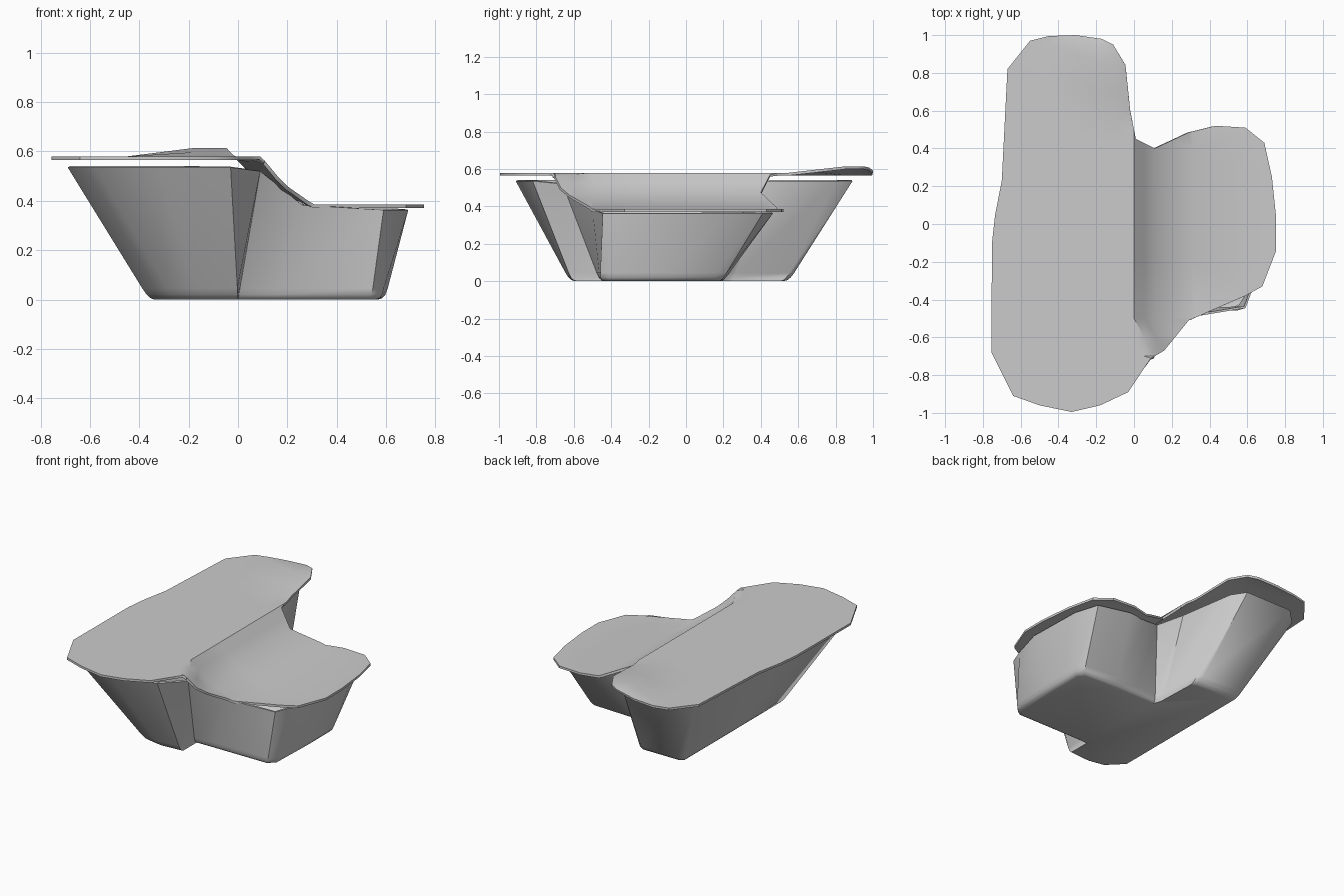
import bpy, bmesh
from math import radians
from mathutils import Vector

if "Cube" in bpy.data.objects:
    bpy.data.objects.remove(bpy.data.objects["Cube"])


def clamp(v):
    return max(0.0, min(1.0, v))


def step_profile(x, y):
    # Height of the cover: high deck, sloping step, low deck, raised back corner
    x2 = x - 0.09 * clamp((-0.5 - y) / 0.2)
    pts = [(-2, 0.58), (0.0, 0.58), (0.11, 0.475), (0.31, 0.385), (2, 0.385)]
    z = 0.385
    for (xa, za), (xb, zb) in zip(pts, pts[1:]):
        if xa <= x2 <= xb:
            z = za + (zb - za) * (x2 - xa) / (xb - xa)
            break
    if x < 0.0:
        z += 0.034 * clamp((y - 0.55) / 0.3) * clamp((x + 0.45) / 0.27) * clamp((1.06 - y) / 0.1)
    return z


def finish(bm, name, thickness, angle):
    bmesh.ops.recalc_face_normals(bm, faces=bm.faces)
    me = bpy.data.meshes.new(name)
    bm.to_mesh(me)
    bm.free()
    ob = bpy.data.objects.new(name, me)
    bpy.context.collection.objects.link(ob)
    sol = ob.modifiers.new("thickness", 'SOLIDIFY')
    sol.thickness = thickness
    sol.offset = -1
    bpy.ops.object.select_all(action='DESELECT')
    ob.select_set(True)
    bpy.context.view_layer.objects.active = ob
    bpy.ops.object.modifier_apply(modifier=sol.name)
    bpy.ops.object.shade_smooth_by_angle(angle=radians(angle))
    return ob


# Cover: flat outline, sliced into strips and draped over the step profile
outline = [(-.67, .82), (-.55, .97), (-.45, .995), (-.31, 1), (-.17, .98), (-.11, .95),
           (-.045, .84), (-.02, .6), (.01, .45), (.11, .40), (.29, .485), (.43, .52),
           (.59, .51), (.69, .43), (.73, .25), (.753, .03), (.753, -.14), (.68, -.33),
           (.59, -.38), (.29, -.51), (.16, -.67), (.09, -.71), (-.03, -.89), (-.18, -.96),
           (-.33, -.995), (-.5, -.96), (-.64, -.91), (-.755, -.68), (-.752, -.1),
           (-.735, .05), (-.70, .23)]
bm = bmesh.new()
bm.faces.new([bm.verts.new((x, y, 0)) for x, y in outline])
cuts = [((x, 0, 0), (1, 0, 0)) for x in (-.45, -.18, -.09, 0, .055, .11, .2, .31)]
cuts += [((0, y, 0), (0, 1, 0)) for y in (-.7, -.6, -.5, -.2, .1, .4, .55, .7, .85, .95)]
for co, no in cuts:
    bmesh.ops.bisect_plane(bm, geom=bm.verts[:] + bm.edges[:] + bm.faces[:],
                           plane_co=co, plane_no=no, dist=1e-4)
bmesh.ops.triangulate(bm, faces=bm.faces)
for v in bm.verts:
    v.co.z = step_profile(v.co.x, v.co.y)
for f in bm.faces:
    f.normal_update()
if sum(f.normal.z for f in bm.faces) < 0:
    bmesh.ops.reverse_faces(bm, faces=bm.faces)
cover = finish(bm, "cover", 0.015, 35)
if min(v.co.z for v in cover.data.vertices) > 0.38:      # keep thickness below the top
    for v in cover.data.vertices:
        v.co.z -= 0.015

# Basin: walls lofted from the foot outline to the wider rim (foot x, y, rim x, y)
ribs = [(-.36, -.50, -.69, -.66), (-.26, -.60, -.58, -.85), (-.15, -.62, -.33, -.91),
        (.0, -.61, -.03, -.82), (.0, -.46, .09, -.66), (.15, -.46, .26, -.50),
        (.54, -.46, .59, -.445), (.585, -.42, .63, -.34), (.595, -.1, .69, -.13),
        (.595, .15, .68, .25), (.56, .19, .63, .41), (.3, .2, .42, .465),
        (.15, .2, .27, .43), (.0, .2, .10, .34), (-.02, .25, -.04, .42),
        (-.03, .53, -.10, .80), (-.06, .55, -.16, .89), (-.33, .55, -.50, .89),
        (-.36, .53, -.61, .78), (-.36, 0, -.68, 0)]
bm = bmesh.new()
rings = []
centre = Vector((0.05, -0.05))
for z, shrink in ((0, .95), (.006, .98), (.02, .995), (.045, 1), (None, 1)):
    ring = []
    for fx, fy, rx, ry in ribs:
        high = step_profile(rx, min(ry, .5))
        top = high - 0.022 - 0.023 * clamp((high - .385) / .195)
        h = top if z is None else z
        p = centre + (Vector((fx, fy)).lerp(Vector((rx, ry)), h / top) - centre) * shrink
        ring.append(bm.verts.new((p.x, p.y, h)))
    rings.append(ring)
n = len(ribs)
for a, b in zip(rings, rings[1:]):
    for i in range(n):
        j = (i + 1) % n
        bm.faces.new((a[i], a[j], b[j], b[i]))
bm.faces.new(rings[0][::-1])
finish(bm, "basin", 0.012, 40)
